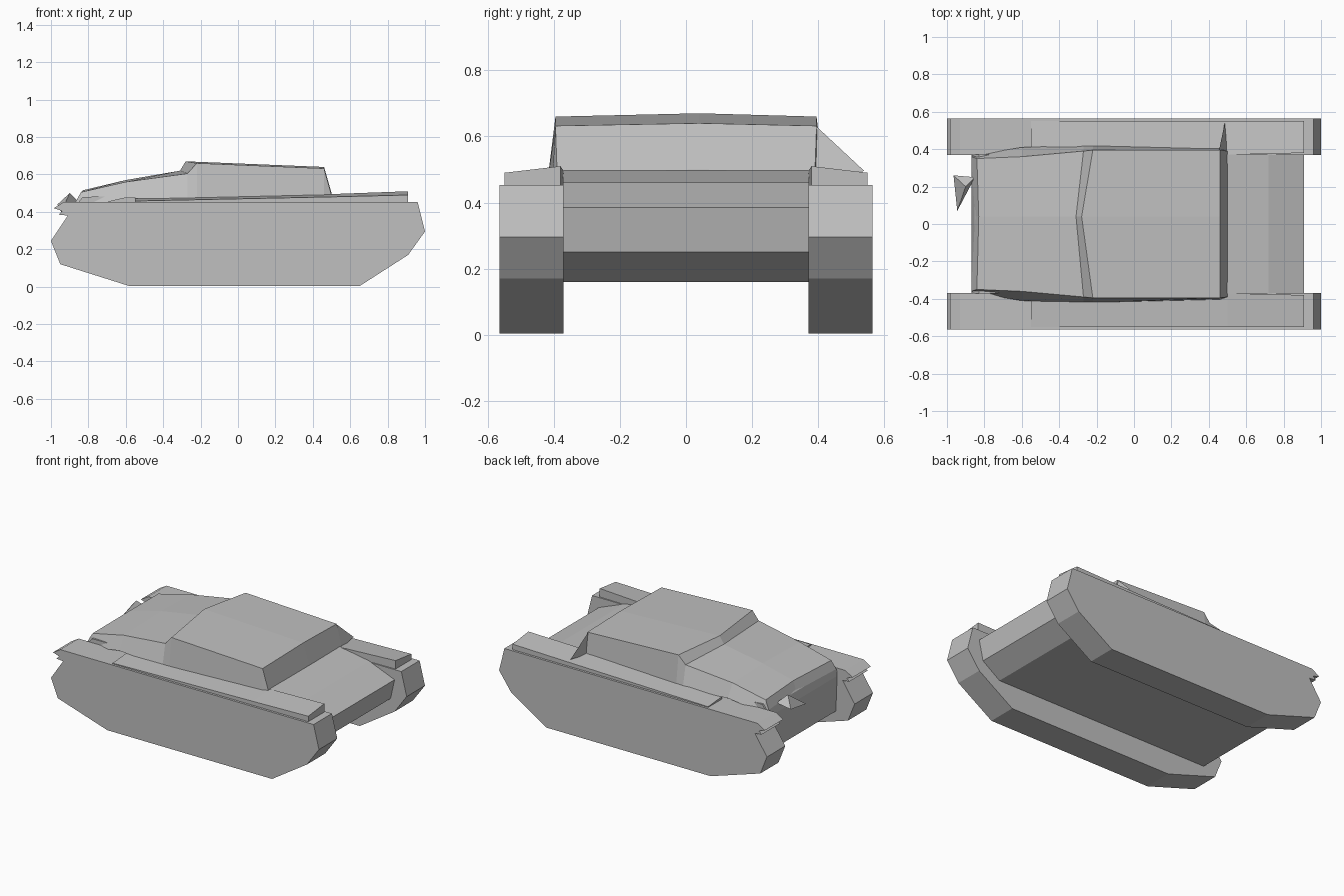
import bpy, bmesh

if "Cube" in bpy.data.objects:
    bpy.data.objects.remove(bpy.data.objects["Cube"])

grey = bpy.data.materials.new("plain grey")
grey.diffuse_color = (0.53, 0.53, 0.53, 1)
grey.use_nodes = True
grey.node_tree.nodes["Principled BSDF"].inputs["Base Color"].default_value = grey.diffuse_color


def finish(name, bm):
    bmesh.ops.recalc_face_normals(bm, faces=bm.faces)
    mesh = bpy.data.meshes.new(name)
    bm.to_mesh(mesh)
    bm.free()
    mesh.materials.append(grey)
    obj = bpy.data.objects.new(name, mesh)
    bpy.context.collection.objects.link(obj)
    return obj


def loft(name, rings):
    """Skin a row of equal-length closed rings and cap both ends."""
    bm = bmesh.new()
    rows = [[bm.verts.new(p) for p in ring] for ring in rings]
    n = len(rows[0])
    for a, b in zip(rows, rows[1:]):
        for i in range(n):
            j = (i + 1) % n
            bm.faces.new((a[i], a[j], b[j], b[i]))
    bm.faces.new(rows[0])
    bm.faces.new(rows[-1])
    return finish(name, bm)


def slab(name, profile, y0, y1):
    """Extrude an x-z profile across y."""
    return loft(name, [[(x, y, z) for x, z in profile] for y in (y0, y1)])


def solid(name, points):
    bm = bmesh.new()
    for p in points:
        bm.verts.new(p)
    bmesh.ops.convex_hull(bm, input=bm.verts[:])
    return finish(name, bm)


# Tracks with the notched rear end
track = [(-0.58, 0.003), (0.65, 0.003), (0.91, 0.17), (1.0, 0.295), (0.96, 0.453),
         (-0.93, 0.453), (-0.985, 0.42), (-0.94, 0.405), (-0.96, 0.385),
         (-0.91, 0.38), (-1.0, 0.245), (-0.95, 0.12)]
for side, label in ((-1, "near"), (1, "far")):
    slab("track_" + label, track, side * 0.37, side * 0.565)

    # Fender: thin wedge that thickens toward the front
    rings = []
    for x, inner, zi, zo in ((-0.55, 0.40, 0.47, 0.458), (0.5, 0.37, 0.495, 0.48),
                             (0.91, 0.38, 0.51, 0.49)):
        rings.append([(x, side * inner, 0.44), (x, side * inner, zi),
                      (x, side * 0.55, zo), (x, side * 0.55, 0.45)])
    loft("fender_" + label, rings)

# Hull between the tracks, with a sloping nose deck
hull = [(-0.86, 0.16), (0.75, 0.16), (0.88, 0.25), (0.91, 0.385), (0.72, 0.46),
        (0.48, 0.50), (-0.83, 0.48), (-0.87, 0.43)]
slab("hull", hull, -0.372, 0.372)

# Cabin: rear deck rising to the roof, then the steep front plate
# x, ridge x, half width low, half width high, z low, z high, ridge z
sections = [
    (-0.87, -0.85, 0.365, 0.36, 0.40, 0.45, 0.45),
    (-0.84, -0.83, 0.37, 0.35, 0.42, 0.505, 0.515),
    (-0.60, -0.60, 0.41, 0.36, 0.475, 0.56, 0.57),
    (-0.27, -0.31, 0.42, 0.39, 0.46, 0.605, 0.62),
    (-0.22, -0.28, 0.42, 0.395, 0.46, 0.66, 0.67),
    (0.46, 0.46, 0.405, 0.395, 0.46, 0.632, 0.64),
    (0.50, 0.50, 0.395, 0.39, 0.45, 0.49, 0.50),
]
loft("cabin", [[(x, -wl, zl), (x, -wh, zh), (xr, 0.04, zr), (x, wh, zh), (x, wl, zl)]
               for x, xr, wl, wh, zl, zh, zr in sections])

# Thin fin beside the front plate
solid("front_fin", [(0.455, 0.395, 0.63), (0.46, 0.38, 0.48), (0.50, 0.38, 0.48),
                    (0.485, 0.54, 0.495)])

# Loose pointed shard behind the hull
solid("rear_shard", [(-0.965, 0.26, 0.44), (-0.85, 0.25, 0.45), (-0.945, 0.07, 0.40),
                     (-0.90, 0.20, 0.50)])
